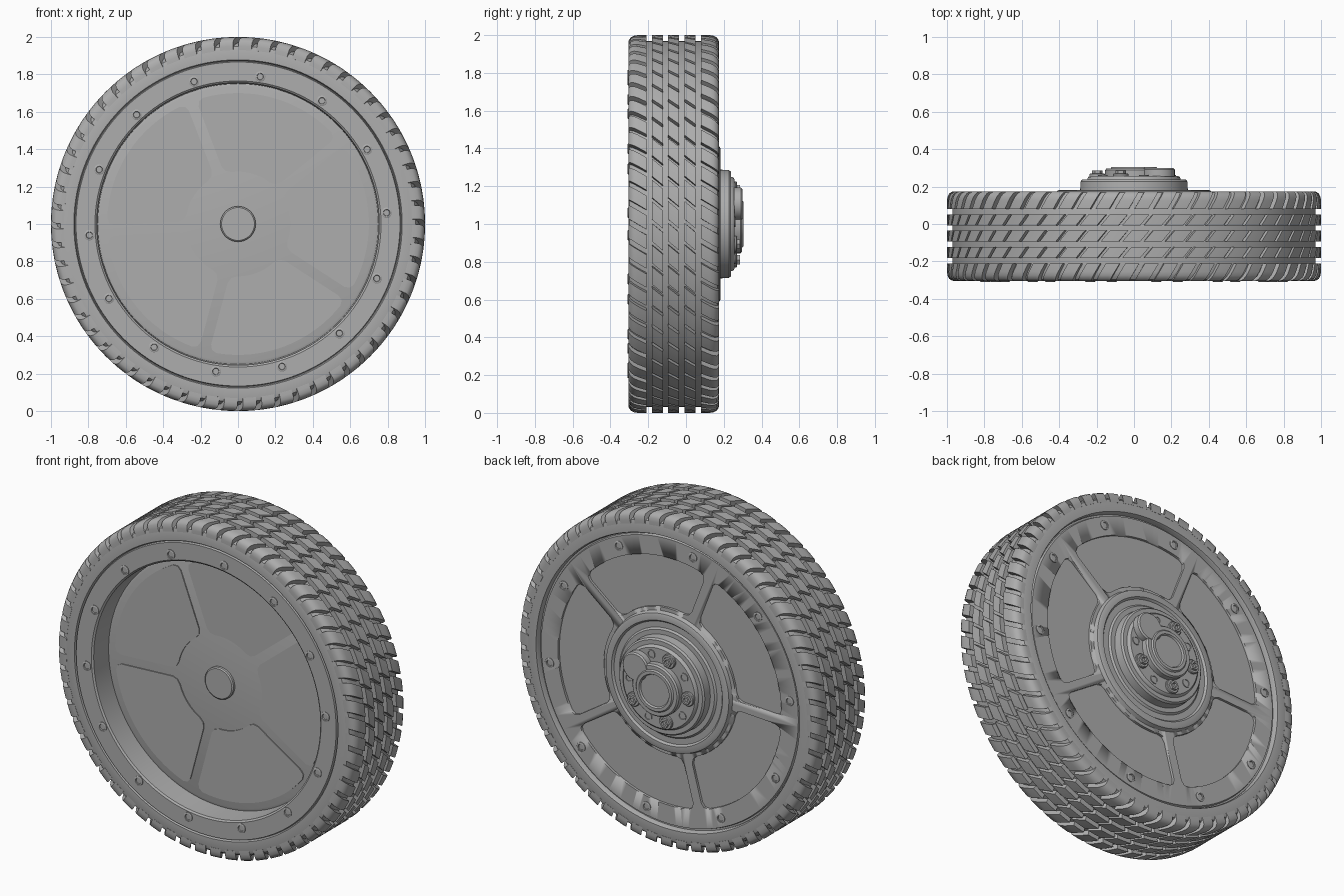
import bpy, bmesh
from math import sin, cos, pi, radians

cube = bpy.data.objects.get("Cube")
if cube:
    bpy.data.objects.remove(cube)

grey = bpy.data.materials.new("mid_grey")
grey.use_nodes = True
grey.diffuse_color = (0.42, 0.42, 0.42, 1)
grey.node_tree.nodes["Principled BSDF"].inputs["Base Color"].default_value = grey.diffuse_color


def finish(name, bm, angle=35):
    """Turn a bmesh into a shaded object."""
    bmesh.ops.recalc_face_normals(bm, faces=bm.faces)
    mesh = bpy.data.meshes.new(name)
    bm.to_mesh(mesh)
    bm.free()
    mesh.materials.append(grey)
    ob = bpy.data.objects.new(name, mesh)
    bpy.context.collection.objects.link(ob)
    bpy.ops.object.select_all(action='DESELECT')
    ob.select_set(True)
    bpy.context.view_layer.objects.active = ob
    bpy.ops.object.shade_smooth_by_angle(angle=radians(angle))
    return ob


def add_lathe(bm, profile, segs, cx=0, cz=1, base=0, side=1, closed=False):
    """Spin (radius, y) points about an axis along y."""
    rings = []
    for r, y in profile:
        y = base + side * y
        if r == 0:
            rings.append([bm.verts.new((cx, y, cz))] * segs)
        else:
            rings.append([bm.verts.new((cx + r * cos(2 * pi * i / segs), y,
                                        cz + r * sin(2 * pi * i / segs))) for i in range(segs)])
    pairs = list(zip(rings, rings[1:]))
    if closed:
        pairs.append((rings[-1], rings[0]))
    for a, b in pairs:
        for i in range(segs):
            j = (i + 1) % segs
            bm.faces.new(list(dict.fromkeys((a[i], a[j], b[j], b[i]))))


def lathe(name, profile, segs=128, **kw):
    bm = bmesh.new()
    add_lathe(bm, profile, segs, **kw)
    return finish(name, bm)


def ring_of(name, profile, radius, angles, segs, base, side=1):
    """Repeat a small turned part around the wheel axis."""
    bm = bmesh.new()
    for a in angles:
        add_lathe(bm, profile, segs, radius * cos(radians(a)), 1 + radius * sin(radians(a)), base, side)
    return finish(name, bm)


def tread_rib(name, section, count, gap, slant, floor=0.95, steps=4):
    """Ring of slanted tread blocks; section is (y, radius) across the rib."""
    bm = bmesh.new()
    pitch = 2 * pi / count
    outline = section + [(section[-1][0], floor), (section[0][0], floor)]
    mid = (section[0][0] + section[-1][0]) / 2
    for i in range(count):
        loops = []
        for j in range(steps + 1):
            start = i * pitch + (pitch - gap) * j / steps
            loop = []
            for y, r in outline:
                a = start - slant * (y - mid)
                loop.append(bm.verts.new((r * cos(a), y, 1 + r * sin(a))))
            loops.append(loop)
        n = len(outline)
        for a, b in zip(loops, loops[1:]):
            for k in range(n):
                bm.faces.new((a[k], a[(k + 1) % n], b[(k + 1) % n], b[k]))
        bm.faces.new(loops[0])
        bm.faces.new(loops[-1])
    return finish(name, bm)


def panels(name, ri, ro, half_gap, y0, y1, offset=75):
    """Five rounded sector panels separated by straight spokes."""
    bm = bmesh.new()
    side = [(ri, .04), (ri + .012, .012), (ri + .04, 0),
            (ro - .04, 0), (ro - .012, .012), (ro, .04)]
    half = [(r, pi / 5 - (half_gap + e) / r) for r, e in side]
    outer, inner = half[-1][1], half[0][1]
    outline = half + [(ro, outer * (1 - i / 8)) for i in range(1, 16)]
    outline += [(r, -a) for r, a in reversed(half)]
    outline += [(ri, inner * (i / 4 - 1)) for i in range(1, 8)]
    for k in range(5):
        mid = radians(offset + 72 * k)
        bottom, top = ([bm.verts.new((r * cos(mid + a), y, 1 + r * sin(mid + a)))
                        for r, a in outline] for y in (y0, y1))
        bm.faces.new(bottom)
        bm.faces.new(top)
        n = len(outline)
        for i in range(n):
            bm.faces.new((bottom[i], bottom[(i + 1) % n], top[(i + 1) % n], top[i]))
    return finish(name, bm, 30)


# Tyre carcass, mirrored about its mid plane
MID = -0.065
half_tyre = [(.872, .225), (.878, .238), (.93, .239), (.95, .233), (.964, .215), (.97, .19)]
tyre = [(r, MID - d) for r, d in half_tyre] + [(r, MID + d) for r, d in reversed(half_tyre)]
lathe("tyre_carcass", tyre, closed=True)

# Tread ribs
shoulder = [(.24, .95), (.238, .972), (.228, .988), (.21, .997), (.19, 1), (.145, 1)]
tread_rib("front_shoulder_tread", [(MID - d, r) for d, r in shoulder], 60, .03, .6, .93)
tread_rib("back_shoulder_tread", [(MID + d, r) for d, r in reversed(shoulder)], 60, .03, .6, .93)
for name, c in (("front_rib", -.087), ("centre_rib", 0), ("back_rib", .087)):
    tread_rib(name, [(MID + c - .029, 1), (MID + c + .029, 1)], 54, .02, .85)

# Rim with a deep front dish and a shallow back disc
rim = lathe("rim", [(0, -.165), (.735, -.165), (.75, -.16), (.755, -.295), (.765, -.303),
                    (.866, -.303), (.87, -.29), (.875, -.29), (.875, .14), (.862, .14),
                    (.857, .155), (0, .155)])
cutter = panels("window_cutter", .44, .745, .028, .14, .2)
cutter.hide_render = True
cutter.hide_viewport = True
cut = rim.modifiers.new("windows", 'BOOLEAN')
cut.operation = 'DIFFERENCE'
cut.solver = 'EXACT'
cut.object = cutter

# Dish panels and front axle cap
panels("dish_panels", .28, .7, .028, -.171, -.16)
lathe("axle_cap", [(.095, 0), (.095, .014), (.088, .02), (0, .02)], 48, base=-.165, side=-1)

# Rim bolts on both faces
bolt = [(.028, -.002), (.028, .004), (.025, .006), (.018, .006), (.016, .001), (0, .001)]
step = 360 / 14
ring_of("front_rim_bolts", bolt, .797, [4.3 + step * i for i in range(14)], 20, -.303, -1)
ring_of("back_rim_bolts", bolt, .805, [29 + 36 * i for i in range(10)], 20, .155)

# Stepped hub
lathe("hub", [(.42, .15), (.41, .178), (.4, .182), (.37, .182), (.36, .17), (.325, .17),
              (.315, .18), (.288, .18), (.285, .228), (.276, .238), (.25, .238),
              (.246, .25), (.238, .256), (0, .256)], 96)

# Hub nuts, with plain sockets between them
nut_angles = [111 + 72 * i for i in range(4)]
ring_of("hub_nut_washers", [(.042, -.002), (.042, .01), (.038, .014), (0, .014)],
        .196, nut_angles, 24, .256)
ring_of("hub_nuts", [(.028, .01), (.028, .03), (.016, .03), (.014, .018), (0, .018)],
        .196, nut_angles, 6, .256)
ring_of("hub_sockets", [(.026, -.002), (.026, .005), (.019, .005), (.018, .001), (0, .001)],
        .2, [75 + 72 * i for i in range(5)], 20, .256)

# Raised centre cap with one offset lobe
lathe("centre_cap", [(.155, .25), (.155, .288), (.147, .297), (.125, .297), (.118, .305),
                     (.1, .305), (.094, .295), (0, .295)], 64)
ring_of("cap_lobe", [(.086, 0), (.086, .037), (.078, .045), (0, .045)], .17, [39], 32, .254)
